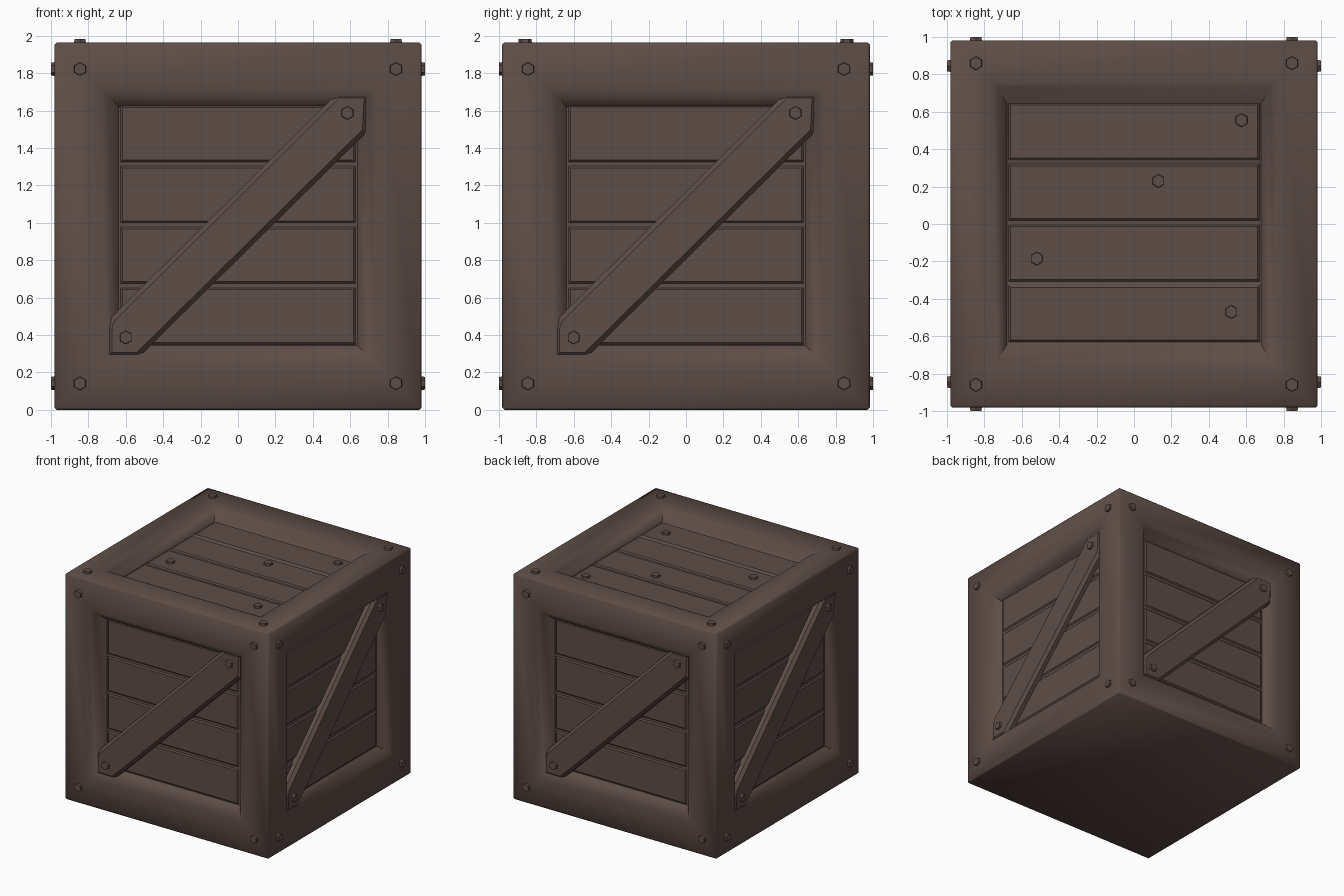
import bpy, bmesh, math
from mathutils import Matrix, Vector

cube = bpy.data.objects.get("Cube")
if cube:
    bpy.data.objects.remove(cube)

HALF = 0.982          # half size of the crate body
RECESS = 0.085        # depth of the planks below the frame
BRACE_FACE = 0.025    # depth of the brace below the frame
LIFT = Matrix.Translation((0, 0, HALF))
SIDES = {name: LIFT @ Matrix.Rotation(math.radians(90 * i), 4, "Z")
         for i, name in enumerate(("front", "left", "back", "right"))}
TOP = LIFT @ Matrix.Rotation(math.radians(-90), 4, "X")

wood = bpy.data.materials.new("dark brown wood")
wood.use_nodes = True
wood.diffuse_color = (0.112, 0.074, 0.062, 1)
wood.node_tree.nodes["Principled BSDF"].inputs["Base Color"].default_value = wood.diffuse_color


def finish(name, bm, matrix, smooth=None):
    bmesh.ops.recalc_face_normals(bm, faces=bm.faces)
    mesh = bpy.data.meshes.new(name)
    bm.to_mesh(mesh)
    bm.free()
    mesh.transform(matrix)
    mesh.materials.append(wood)
    obj = bpy.data.objects.new(name, mesh)
    bpy.context.collection.objects.link(obj)
    if smooth:
        bpy.ops.object.select_all(action="DESELECT")
        obj.select_set(True)
        bpy.context.view_layer.objects.active = obj
        bpy.ops.object.shade_smooth_by_angle(angle=math.radians(smooth))


def frame():
    """Bevelled block with a soft sloped recess in every face but the bottom."""
    bm = bmesh.new()
    bmesh.ops.create_cube(bm, size=2 * HALF)
    bmesh.ops.bevel(bm, geom=bm.edges[:], offset=0.012, segments=1, affect="EDGES")
    faces = [f for f in bm.faces if f.calc_area() > 1 and f.normal.z > -0.5]
    for f in faces:
        top = f.normal.z > 0.5
        # half width and depth of each ring, from the frame to the floor
        rings = [(0.78, 0), (0.735, 0.004), (0.70, 0.018), (0.638, 0.095)]
        if top:
            rings = [(0.79, 0), (0.755, 0.004), (0.73, 0.016), (0.68, 0.095)]
        width, depth = HALF - 0.012, 0
        for w, d in rings:
            bmesh.ops.inset_individual(bm, faces=[f], thickness=width - w,
                                       depth=depth - d, use_even_offset=True)
            width, depth = w, d
        if top:
            for v in f.verts:
                v.co.y *= 0.95
    finish("crate_frame", bm, LIFT, 50)


def plank(name, length, row, matrix):
    bm = bmesh.new()
    bmesh.ops.create_cube(bm, size=1)
    thick = 0.06
    for v in bm.verts:
        v.co = Vector((v.co.x * length, v.co.y * thick - HALF + RECESS + thick / 2,
                       v.co.z * 0.322 + (row - 1.5) * 0.325 + 0.007))
    edges = [e for e in bm.edges if all(v.co.y < -HALF + RECESS + 0.01 for v in e.verts)]
    bmesh.ops.bevel(bm, geom=edges, offset=0.02, segments=1, affect="EDGES")
    finish(name, bm, matrix)


def brace(name, matrix):
    """Diagonal board with corners trimmed to fit the opening."""
    outline = [(-0.70, -0.70), (-0.53, -0.70), (0.69, 0.505), (0.70, 0.71),
               (0.53, 0.71), (-0.68, -0.49), (-0.70, -0.54)]
    bm = bmesh.new()
    face = bm.faces.new([bm.verts.new((x, -HALF + BRACE_FACE, z)) for x, z in outline])
    back = bmesh.ops.extrude_face_region(bm, geom=[face])["geom"]
    for v in back:
        if isinstance(v, bmesh.types.BMVert):
            v.co.y += 0.075
    edges = [e for e in bm.edges if all(v.co.y < -HALF + BRACE_FACE + 0.01 for v in e.verts)]
    bmesh.ops.bevel(bm, geom=edges, offset=0.025, segments=1, affect="EDGES")
    finish(name, bm, matrix)


def bolt(name, x, z, depth, matrix):
    bm = bmesh.new()
    bmesh.ops.create_cone(bm, cap_ends=True, segments=6, radius1=0.038, radius2=0.034,
                          depth=0.03)
    place = Matrix.Translation((x, -HALF + depth - 0.003, z)) @ Matrix.Rotation(math.pi / 2, 4, "X")
    finish(name, bm, matrix @ place)


def corner_bolts(side, matrix, height):
    for x in (-0.845, 0.845):
        for z in (-height, height):
            bolt(f"{side}_corner_bolt", x, z, 0, matrix)


frame()

# Four upright sides: planks, diagonal brace and bolts
for side, matrix in SIDES.items():
    for row in range(4):
        plank(f"{side}_plank", 1.275, row, matrix)
    brace(f"{side}_brace", matrix)
    for x, z in ((-0.60, -0.595), (0.585, 0.605)):
        bolt(f"{side}_brace_bolt", x, z, BRACE_FACE, matrix)
    corner_bolts(side, matrix, 0.84)

# Lid: longer planks, one bolt in each
for row, x in enumerate((0.52, -0.52, 0.13, 0.575)):
    plank("lid_plank", 1.36, row, TOP)
    bolt("lid_plank_bolt", x, (-0.47, -0.185, 0.23, 0.555)[row], RECESS, TOP)
corner_bolts("lid", TOP, 0.86)
